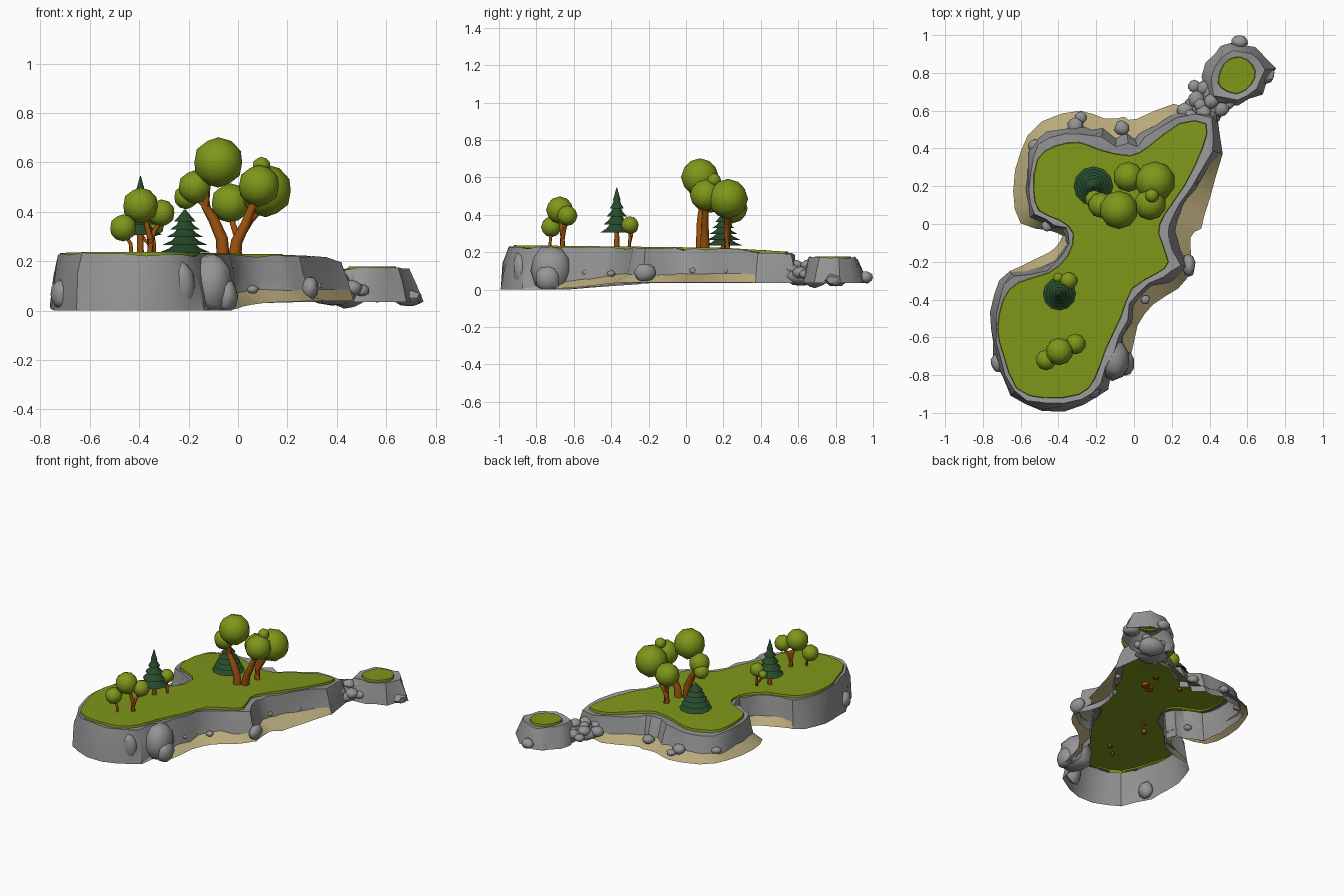
import bpy, bmesh, math, random
from mathutils import Vector

if "Cube" in bpy.data.objects:
    bpy.data.objects.remove(bpy.data.objects["Cube"])

random.seed(4)


def mat(name, rgb):
    m = bpy.data.materials.new(name)
    m.diffuse_color = (*rgb, 1)
    m.use_nodes = True
    m.node_tree.nodes["Principled BSDF"].inputs["Base Color"].default_value = m.diffuse_color
    return m


GRASS = mat("grass green", (0.21, 0.31, 0.010))
ROCK = mat("rock grey", (0.30, 0.30, 0.30))
SAND = mat("sand", (0.48, 0.40, 0.20))
BARK = mat("bark brown", (0.33, 0.083, 0.004))
PINE = mat("pine green", (0.020, 0.068, 0.025))


def finish(name, bm, material, angle=40):
    me = bpy.data.meshes.new(name)
    bm.to_mesh(me)
    bm.free()
    me.materials.append(material)
    for p in me.polygons:
        p.use_smooth = True
    me.set_sharp_from_angle(angle=math.radians(angle))
    ob = bpy.data.objects.new(name, me)
    bpy.context.scene.collection.objects.link(ob)
    return ob


def loft(bm, rings, keep=lambda i: True):
    """Bridge closed loops of equal length."""
    vs = [[bm.verts.new(p) for p in r] for r in rings]
    n = len(vs[0])
    for a, b in zip(vs, vs[1:]):
        for i in range(n):
            if keep(i):
                j = (i + 1) % n
                bm.faces.new((a[i], a[j], b[j], b[i]))
    return vs


def double(vals, smooth):
    """Insert midpoints in a closed list; optionally rounded by the neighbours."""
    out, n = [], len(vals)
    for i in range(n):
        a, b, c, d = (vals[(i + k) % n] for k in (-1, 0, 1, 2))
        out += [b, (b + c) * 0.5625 - (a + d) * 0.0625 if smooth else (b + c) / 2]
    return out


def land(prefix, outline, rock_w, sand_w, height, base):
    """Grass sheet, open rock wall and sand skirt around one clockwise outline."""
    pts = double([Vector(p) for p in outline], True)
    rw, sw = double(rock_w, False), double(sand_w, False)
    n = len(pts)
    # craggy wall: every second column is pulled in or pushed out
    rw = [w * (random.choice((0.72, 0.85, 1.15)) if i % 2 else 1.03) for i, w in enumerate(rw)]
    nor = []
    for i in range(n):
        d = pts[(i + 3) % n] - pts[i - 3]
        nor.append(Vector((-d.y, d.x)).normalized())

    def ring(off, z, jit=0.0):
        r = []
        for i in range(n):
            p = pts[i] + nor[i] * (off(i) + random.uniform(-jit, jit))
            r.append((p.x, p.y, max(0, z(pts[i].y) + random.uniform(-jit, jit))))
        return r

    # grass sheet with a short skirt
    bm = bmesh.new()
    vs = loft(bm, [ring(lambda i: 0.004, lambda y: height(y) - 0.02),
                   ring(lambda i: 0, height)])
    f = bm.faces.new(vs[1])
    bmesh.ops.triangulate(bm, faces=[f])
    bmesh.ops.recalc_face_normals(bm, faces=bm.faces)
    finish(prefix + "_grass", bm, GRASS)
    # rock wall
    bm = bmesh.new()
    loft(bm, [ring(lambda i: -0.008, lambda y: height(y) - 0.016),
              ring(lambda i: 0.48 * rw[i], lambda y: height(y) - 0.010, 0.009),
              ring(lambda i: 0.72 * rw[i], lambda y: 0.62 * height(y), 0.011),
              ring(lambda i: rw[i], base)])
    bmesh.ops.recalc_face_normals(bm, faces=bm.faces)
    finish(prefix + "_rock_wall", bm, ROCK, 35)
    # sand only where it is wider than the rock
    if any(sand_w):
        bm = bmesh.new()
        wide = [sw[i] > rw[i] + 0.004 for i in range(n)]
        loft(bm, [ring(lambda i: 0.84 * rw[i], lambda y: 0.085 + min(0, 0.12 * (y + 0.3))),
                  ring(lambda i: max(sw[i], rw[i]), lambda y: base(y) + 0.004)],
             lambda i: wide[i] or wide[(i + 1) % n])
        bmesh.ops.recalc_face_normals(bm, faces=bm.faces)
        finish(prefix + "_sand_beach", bm, SAND)


# Main island
land("island",
     [(.38, .53), (.36, .40), (.27, .21), (.16, .05), (.13, -.05), (.18, -.20), (.12, -.26),
      (-.01, -.34), (-.07, -.49), (-.15, -.66), (-.21, -.82), (-.29, -.90), (-.47, -.92),
      (-.62, -.87), (-.69, -.69), (-.72, -.56), (-.69, -.40), (-.61, -.31), (-.45, -.26),
      (-.35, -.17), (-.32, -.05), (-.39, .02), (-.50, .07), (-.53, .18), (-.51, .34),
      (-.42, .41), (-.29, .43), (-.18, .39), (-.02, .36), (.08, .41), (.24, .53)],
     [.08, .11, .07, .08, .10, .13, .09, .07, .07, .09, .09, .06, .07, .05, .06, .035,
      .055, .075, .05, .045, .05, .07, .07, .05, .06, .10, .11, .13, .14, .10, .07],
     [0, .10, .15, .21, .17, .12, .14, .14, .10, .14, 0, 0, 0, 0, 0, 0,
      0, .07, .10, .08, .06, .08, .12, .11, .10, .15, .17, .17, .21, .16, .11],
     lambda y: 0.226 - 0.012 * y - (0.05 * (y - 0.2) if y > 0.2 else 0),
     lambda y: min(0.034, max(0, 0.034 + 0.09 * (y + 0.25))))

# Small islet behind
land("islet",
     [(.595, .87), (.64, .81), (.62, .74), (.545, .69), (.46, .725), (.45, .775),
      (.48, .85), (.535, .88)],
     [.08, .11, .08, .06, .13, .09, .07, .08], [0] * 8,
     lambda y: 0.178, lambda y: 0.034)


def boulder(name, x, y, z, rx, ry, rz, sub=2):
    bm = bmesh.new()
    bmesh.ops.create_icosphere(bm, subdivisions=sub, radius=1)
    for v in bm.verts:
        k = random.uniform(0.88, 1.08)
        v.co = Vector((x + v.co.x * rx * k, y + v.co.y * ry * k, max(0, z + v.co.z * rz * k)))
    finish(name, bm, ROCK, 45)


# Large boulders at the shore
for s in [(-.115, -.72, .10, .095, .11, .145), (-.045, -.74, .055, .045, .07, .08),
          (-.715, -.735, .065, .045, .055, .06), (-.235, -.885, .10, .06, .04, .11),
          (.56, .965, .065, .045, .035, .035), (.69, .80, .05, .06, .06, .035),
          (.38, .62, .07, .11, .09, .05), (.43, .69, .07, .09, .08, .06),
          (.29, -.22, .09, .035, .06, .05)]:
    boulder("shore_boulder", *s)

# Stepping rocks between island and islet
for x, y, z, r in [(.27, .60, .09, .045), (.33, .66, .10, .045), (.32, .73, .08, .035),
                   (.37, .59, .13, .04), (.41, .65, .13, .04), (.46, .61, .09, .045),
                   (.40, .56, .11, .04), (.37, .72, .09, .04), (.46, .68, .13, .035),
                   (.30, .57, .12, .035), (.50, .64, .08, .035), (.35, .63, .12, .035)]:
    boulder("stepping_rock", x, y, z, r, r, r * 0.75)

# Pebbles around the wall
for x, y, z, r in [(.21, .04, .10, .028), (.06, -.40, .085, .025), (-.05, -.53, .09, .03),
                   (-.31, .52, .09, .045), (-.28, .565, .075, .032), (-.065, .51, .09, .04),
                   (-.525, .415, .10, .035), (-.46, -.01, .11, .03), (.32, .22, .10, .022)]:
    boulder("pebble", x, y, z, r, r, r * 0.7)


# Leaf balls of the round trees
def leaf_ball(x, y, z, r):
    bm = bmesh.new()
    bmesh.ops.create_icosphere(bm, subdivisions=2, radius=r)
    bmesh.ops.translate(bm, verts=bm.verts, vec=(x, y, z))
    finish("leaf_ball", bm, GRASS, 60)


for b in [(-.08, .075, .60, .102), (-.175, .10, .50, .068), (-.21, .13, .46, .05),
          (.085, .105, .505, .085), (.112, .225, .485, .107), (-.03, .25, .435, .08),
          (.095, .15, .585, .037),
          (-.395, -.675, .425, .073), (-.465, -.72, .335, .055), (-.31, -.635, .395, .055),
          (-.345, -.30, .345, .047), (-.40, -.285, .33, .028)]:
    leaf_ball(*b)


# Trunks and branches as tapered tubes
def trunk(r0, r1, *path):
    pts = [Vector(p) for p in path]
    bm, rings, n = bmesh.new(), [], 7
    for i, p in enumerate(pts):
        d = pts[min(i + 1, len(pts) - 1)] - pts[max(i - 1, 0)]
        q = d.to_track_quat('Z', 'Y')
        r = r0 + (r1 - r0) * i / (len(pts) - 1)
        rings.append([p + q @ Vector((r * math.cos(a), r * math.sin(a), 0))
                      for a in (math.tau * k / n for k in range(n))])
    vs = loft(bm, rings)
    bm.faces.new(vs[0][::-1])
    bm.faces.new(vs[-1])
    finish("tree_trunk", bm, BARK, 60)


trunk(.028, .016, (-.06, .08, .205), (-.065, .08, .29), (-.10, .08, .37), (-.13, .085, .42), (-.12, .08, .53))
trunk(.014, .010, (-.10, .08, .37), (-.14, .09, .43), (-.18, .10, .47))
trunk(.028, .016, (-.015, .10, .205), (-.005, .10, .28), (.03, .10, .35), (.07, .105, .45))
trunk(.022, .014, (0, .22, .205), (.0, .22, .29), (.05, .22, .37), (.10, .225, .42))
trunk(.014, .010, (.0, .22, .29), (-.02, .235, .35), (-.03, .25, .40))
trunk(.017, .010, (-.355, -.66, .215), (-.355, -.66, .29), (-.375, -.67, .37))
trunk(.012, .008, (-.355, -.66, .27), (-.34, -.65, .32), (-.315, -.637, .36))
trunk(.009, .007, (-.43, -.73, .215), (-.435, -.725, .27), (-.46, -.72, .31))
trunk(.010, .007, (-.34, -.305, .215), (-.34, -.30, .27), (-.345, -.30, .31))
trunk(.007, .006, (-.345, -.30, .25), (-.38, -.29, .29), (-.40, -.285, .32))


# Conifers: stacked drooping skirts turned around one axis
def conifer(x, y, z0, z1, r, tiers, taper):
    n = 12
    bm = bmesh.new()
    step = (z1 - z0) / (tiers + 0.6)
    for t in range(tiers):
        k = 1 - taper * t / tiers
        last = t == tiers - 1
        zb = z0 + t * step
        top = z1 if last else zb + step * 1.35
        prof = [(0.25 * r * k, zb + 0.012), (r * k, zb), (r * k * 0.6, zb + 0.4 * (top - zb)),
                (0.002 if last else 0.3 * r * k, top)]
        vs = loft(bm, [[(x + q * math.cos(math.tau * i / n), y + q * math.sin(math.tau * i / n), z)
                        for i in range(n)] for q, z in prof])
        bm.faces.new(vs[0])
        bm.faces.new(vs[-1])
    bmesh.ops.recalc_face_normals(bm, faces=bm.faces)
    finish("conifer_needles", bm, PINE, 40)
    trunk(.016, .012, (x, y, .205), (x, y, z0 + 0.03))


conifer(-.215, .20, .235, .41, .105, 5, 0.72)
conifer(-.395, -.37, .305, .545, .088, 5, 0.95)
